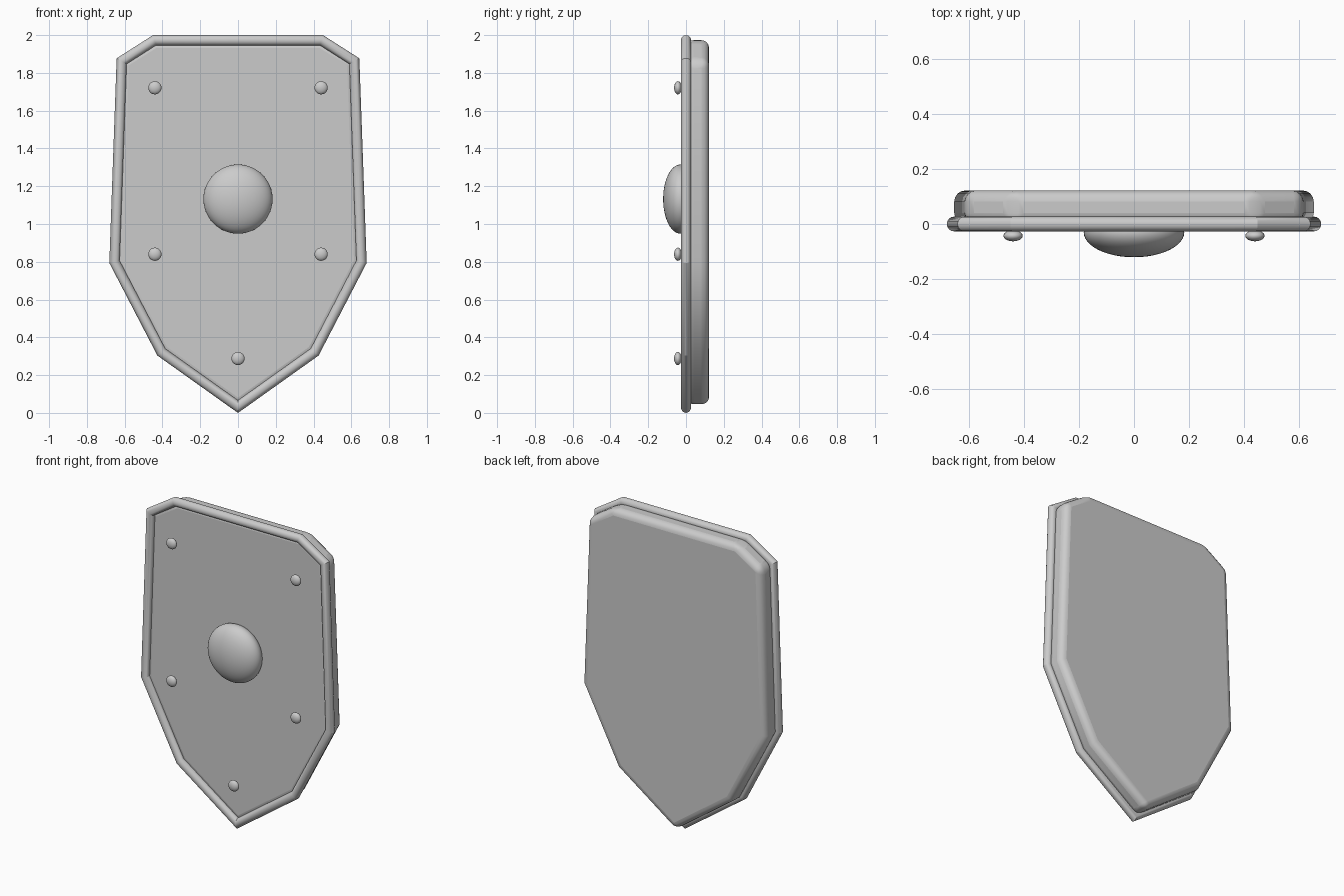
import bpy, bmesh, math
from mathutils import Vector

if "Cube" in bpy.data.objects:
    bpy.data.objects.remove(bpy.data.objects["Cube"])

# Right half of the shield outline (x, z), mirrored to a closed loop
half = [(0.442, 1.973), (0.616, 1.862), (0.654, 0.80), (0.406, 0.322)]
outline = half + [(0.0, 0.033)] + [(-x, z) for x, z in reversed(half)]
N = len(outline)
RIM = 0.027


def make_object(name, bm, angle=30):
    bmesh.ops.recalc_face_normals(bm, faces=bm.faces)
    mesh = bpy.data.meshes.new(name)
    bm.to_mesh(mesh)
    bm.free()
    ob = bpy.data.objects.new(name, mesh)
    bpy.context.collection.objects.link(ob)
    bpy.ops.object.select_all(action='DESELECT')
    ob.select_set(True)
    bpy.context.view_layer.objects.active = ob
    bpy.ops.object.shade_smooth_by_angle(angle=math.radians(angle))
    return ob


def ellipsoid(name, x, y, z, r, ry, seg, rings):
    bm = bmesh.new()
    bmesh.ops.create_uvsphere(bm, u_segments=seg, v_segments=rings, radius=1)
    for v in bm.verts:
        a = v.co.copy()
        v.co = (x + a.x * r, y - a.z * ry, z + a.y * r)
    return make_object(name, bm, 60)


# Body slab with rounded edges
bm = bmesh.new()
face = bm.faces.new([bm.verts.new((x, 0, z)) for x, z in outline])
ext = bmesh.ops.extrude_face_region(bm, geom=[face])
verts = [g for g in ext['geom'] if isinstance(g, bmesh.types.BMVert)]
bmesh.ops.translate(bm, verts=verts, vec=(0, 0.122, 0))
if not face.is_valid or len(bm.faces) < N + 2:
    bm.faces.new([v for v in bm.verts if v not in verts])
body = make_object("shield_body", bm)
bev = body.modifiers.new("round_edges", 'BEVEL')
bev.width = 0.04
bev.segments = 4
bev.limit_method = 'ANGLE'
bev.angle_limit = math.radians(30)
wn = body.modifiers.new("flat_faces", 'WEIGHTED_NORMAL')
wn.keep_sharp = True

# Rim: round tube along the outline with mitred corners
bm = bmesh.new()
pts = [Vector(p) for p in outline]
SIDES = 16
rings = []
for i, p in enumerate(pts):
    d1 = (p - pts[i - 1]).normalized()
    d2 = (pts[(i + 1) % N] - p).normalized()
    n1, n2 = Vector((-d1.y, d1.x)), Vector((-d2.y, d2.x))
    m = (n1 + n2) / (1 + n1.dot(n2))
    ring = []
    for k in range(SIDES):
        t = 2 * math.pi * k / SIDES
        q = p + m * RIM * math.cos(t)
        ring.append(bm.verts.new((q.x, RIM * math.sin(t), q.y)))
    rings.append(ring)
for i in range(N):
    a, b = rings[i], rings[(i + 1) % N]
    for k in range(SIDES):
        j = (k + 1) % SIDES
        bm.faces.new((a[k], a[j], b[j], b[k]))
make_object("rim", bm, 24)

# Central boss
ellipsoid("boss", 0, -0.03, 1.132, 0.183, 0.091, 48, 24)

# Rivets
for i, (x, z) in enumerate([(-0.44, 1.721), (0.44, 1.721), (-0.44, 0.84), (0.44, 0.84), (0, 0.288)]):
    ellipsoid(f"rivet_{i + 1}", x, -0.043, z, 0.035, 0.02, 20, 12)
